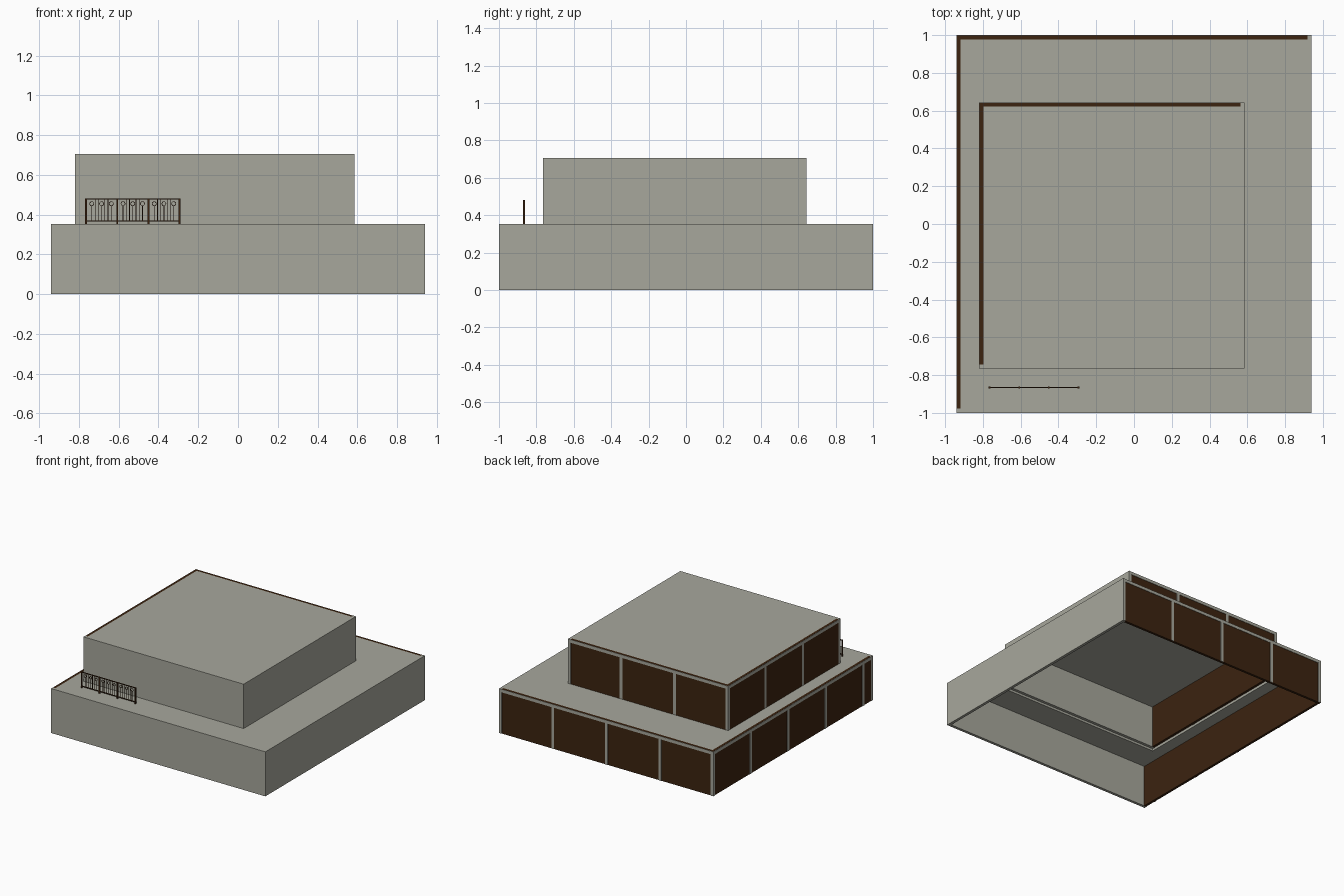
import bpy, bmesh, math
from mathutils import Matrix

if "Cube" in bpy.data.objects:
    bpy.data.objects.remove(bpy.data.objects["Cube"])


def material(name, color):
    m = bpy.data.materials.new(name)
    m.diffuse_color = (*color, 1)
    m.use_nodes = True
    m.node_tree.nodes["Principled BSDF"].inputs["Base Color"].default_value = m.diffuse_color
    return m


GREY = material("concrete grey", (0.39, 0.39, 0.335))
BROWN = material("dark brown", (0.045, 0.017, 0.005))
T = 0.022        # wall and roof thickness
MODULE = 0.47    # spacing of the panel dividers
SKIN = 0.003     # divider plate thickness


def finish(name, bm, mat):
    bmesh.ops.recalc_face_normals(bm, faces=bm.faces[:])
    mesh = bpy.data.meshes.new(name)
    bm.to_mesh(mesh)
    bm.free()
    mesh.materials.append(mat)
    ob = bpy.data.objects.new(name, mesh)
    bpy.context.collection.objects.link(ob)
    return ob


def add_box(bm, x, y, z):
    """Axis-aligned box from (min, max) pairs."""
    size = [b - a for a, b in (x, y, z)]
    mid = [(a + b) / 2 for a, b in (x, y, z)]
    bmesh.ops.create_cube(bm, size=1, matrix=Matrix.Translation(mid) @ Matrix.Diagonal((*size, 1)))


def boxes(name, mat, items):
    bm = bmesh.new()
    for it in items:
        add_box(bm, *it)
    return finish(name, bm, mat)


def roof_with_hole(name, outer, hole, z):
    """Flat slab with a rectangular opening."""
    bm = bmesh.new()
    rings = []
    for (x0, x1, y0, y1) in (outer, hole):
        for h in z:
            rings.append([bm.verts.new((x, y, h)) for x, y in ((x0, y0), (x1, y0), (x1, y1), (x0, y1))])
    ob, ot, ib, it = rings
    for a, b in ((ob, ot), (ot, it), (it, ib), (ib, ob)):
        for i in range(4):
            j = (i + 1) % 4
            bm.faces.new((a[i], a[j], b[j], b[i]))
    return finish(name, bm, GREY)


def tier(name, x0, x1, y0, y1, z0, z1, hole=None):
    """Open-bottomed box: plain front and right, panelled left and back."""
    # plain walls
    boxes(name + "_plain_walls", GREY, [
        ((x0, x1), (y0, y0 + T), (z0, z1 - T)),
        ((x1 - T, x1), (y0 + T, y1), (z0, z1 - T))])
    # roof slab stops at the brown walls
    rx, ry = x0 + T, y1 - T
    if hole:
        roof_with_hole(name + "_roof", (rx, x1, y0, ry), hole, (z1 - T, z1))
    else:
        boxes(name + "_roof", GREY, [((rx, x1), (y0, ry), (z1 - T, z1))])
    # corner ends of the plain walls, next to the brown wall tops
    boxes(name + "_corner_caps", GREY, [
        ((x0, rx), (y0, y0 + T), (z1 - T, z1)),
        ((x1 - T, x1), (ry, y1), (z1 - T, z1))])
    # brown panel walls
    boxes(name + "_panel_walls", BROWN, [
        ((x0 + SKIN, rx), (y0 + T, y1 - SKIN), (z0, z1)),
        ((rx, x1 - T), (ry, y1 - SKIN), (z0, z1))])
    # grey dividers and top strip on the outside of the panels
    w, top = 0.024, z1 - 0.001
    strips = [((x0, x0 + SKIN), (y0 + T, y1), (top - w, top)),
              ((x0 + SKIN, x1 - T), (y1 - SKIN, y1), (top - w, top))]
    for length, along_x in ((x1 - x0, True), (y1 - y0, False)):
        k = 0
        while k * MODULE < length - 0.05:
            a = k * MODULE - (w / 2 if k else 0)
            if along_x:
                start = x0 + a + (0 if k else SKIN)
                strips.append(((start, x0 + a + w), (y1 - SKIN, y1), (z0, top - w)))
            else:
                strips.append(((x0, x0 + SKIN), (y1 - a - w, y1 - a), (z0, top - w)))
            k += 1
    boxes(name + "_dividers", GREY, strips)


# two stacked tiers
UP = (-0.82, 0.585, -0.765, 0.643)
Z1, Z2 = 0.353, 0.705
tier("lower_tier", -0.94, 0.94, -1.0, 1.0, 0.0, Z1, hole=UP)
tier("upper_tier", *UP, Z1 - 0.004, Z2)

# railing
X0, BAY, Y, TOP = -0.765, 0.157, -0.866, 0.482


def bar(x, z0, z1, r):
    return ((x - r, x + r), (Y - r, Y + r), (z0, z1))


boxes("railing_posts", BROWN, [bar(X0 + BAY * i, Z1, TOP, 0.0045) for i in range(4)])
boxes("railing_rails", BROWN, [
    ((X0, X0 + 3 * BAY), (Y - 0.003, Y + 0.003), (z - 0.003, z + 0.003)) for z in (0.368, 0.479)])

bars, rings = [], bmesh.new()
for i in range(3):
    for j in range(3):
        cx = X0 + BAY * (i + 0.5) + (j - 1) * 0.049
        bars.append(bar(cx, 0.368, 0.444, 0.0015))
        if j < 2:
            bars.append(bar(cx + 0.0245 - 0.008, 0.368, 0.479, 0.0015))
            bars.append(bar(cx + 0.0245 + 0.008, 0.368, 0.479, 0.0015))
        # ornamental ring
        n, loops = 12, []
        for r, dy in ((0.012, -0.002), (0.012, 0.002), (0.009, 0.002), (0.009, -0.002)):
            loops.append([rings.verts.new((cx + r * math.cos(2 * math.pi * k / n), Y + dy,
                                           0.455 + r * math.sin(2 * math.pi * k / n))) for k in range(n)])
        for a in range(4):
            p, q = loops[a], loops[(a + 1) % 4]
            for k in range(n):
                m = (k + 1) % n
                rings.faces.new((p[k], p[m], q[m], q[k]))
boxes("railing_bars", BROWN, bars)
finish("railing_rings", rings, BROWN)
